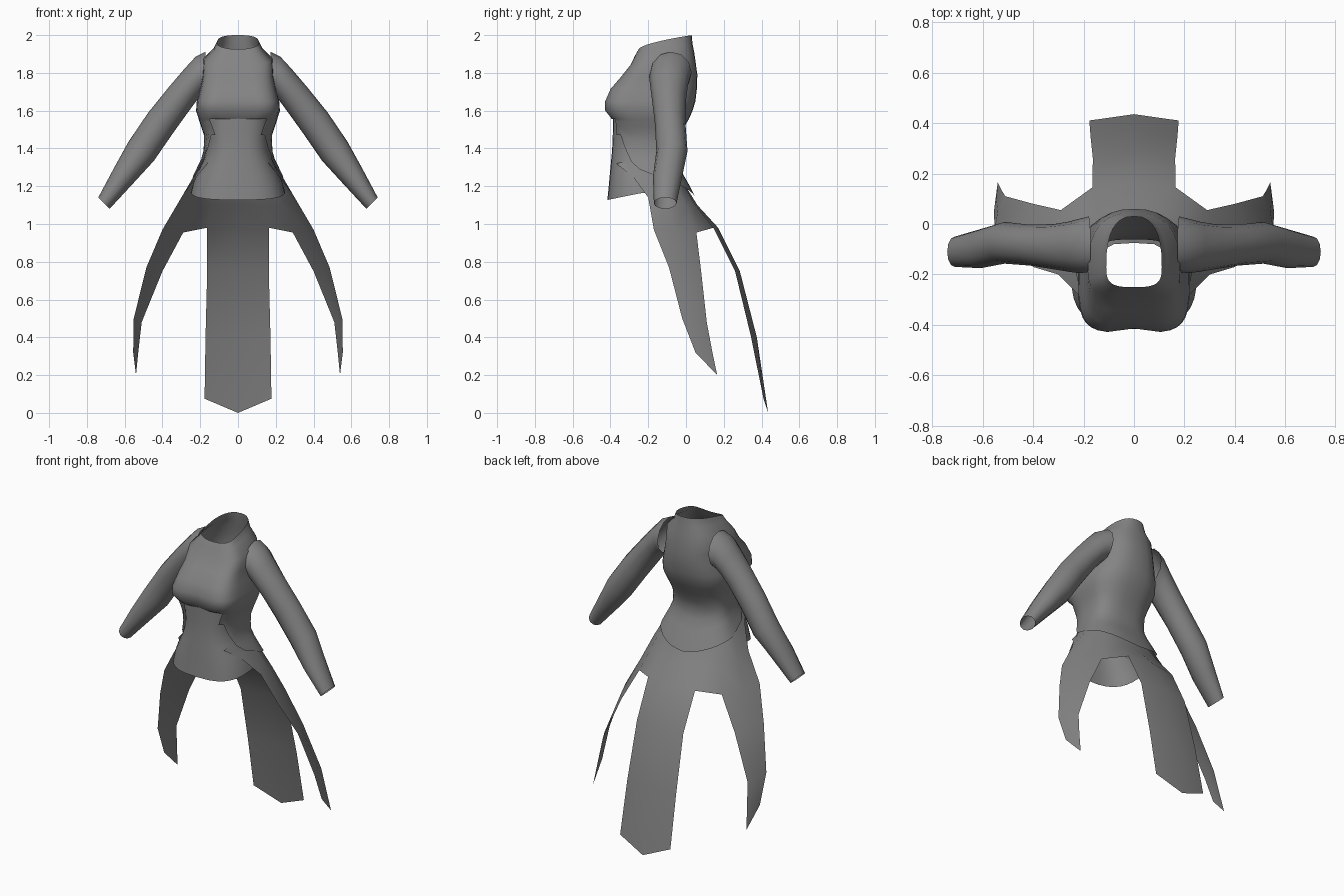
import bpy, bmesh, math
from mathutils import Vector

if "Cube" in bpy.data.objects:
    bpy.data.objects.remove(bpy.data.objects["Cube"])

cloth = bpy.data.materials.new("grey cloth")
cloth.diffuse_color = (0.23, 0.23, 0.23, 1)
cloth.use_nodes = True
cloth.node_tree.nodes["Principled BSDF"].inputs["Base Color"].default_value = cloth.diffuse_color
N = 32          # columns around the body
YC = -0.17      # depth of the widest line of the body


def make(name, strips, ref=None, mirror=False, angle=50):
    """Build an object from strips; each strip is a grid of rows of points."""
    bm = bmesh.new()
    for rows in strips:
        grid = [[bm.verts.new(p) for p in row] for row in rows]
        for a, b in zip(grid, grid[1:]):
            for i in range(len(a) - 1):
                bm.faces.new((a[i], a[i + 1], b[i + 1], b[i]))
    bmesh.ops.remove_doubles(bm, verts=bm.verts[:], dist=0.0008)
    bmesh.ops.recalc_face_normals(bm, faces=bm.faces[:])
    # make the outside face outwards
    mid = sum((v.co for v in bm.verts), Vector()) / len(bm.verts)
    ref = Vector(ref) if ref else mid
    if sum(f.normal.dot(f.calc_center_median() - ref) * f.calc_area() for f in bm.faces) < 0:
        bmesh.ops.reverse_faces(bm, faces=bm.faces[:])
    me = bpy.data.meshes.new(name)
    bm.to_mesh(me)
    bm.free()
    me.materials.append(cloth)
    ob = bpy.data.objects.new(name, me)
    bpy.context.collection.objects.link(ob)
    bpy.ops.object.select_all(action='DESELECT')
    ob.select_set(True)
    bpy.context.view_layer.objects.active = ob
    bpy.ops.object.shade_smooth_by_angle(angle=math.radians(angle))
    if mirror:
        m = ob.modifiers.new("mirror", 'MIRROR')
        m.merge_threshold = 0.001
    return ob


def body_point(k, w, yf, yb, e, dent=0.0):
    """Point k of a body cross-section; k = 0 is the back, N/2 the front."""
    t = 2 * math.pi * k / N
    s, c = math.sin(t), math.cos(t)
    if abs(s) < 1e-6:
        s = 0.0
    if abs(c) < 1e-6:
        c = 0.0
    ex = e if c < 0 else 0.8
    x = w * math.copysign(abs(s) ** ex, s)
    if c < 0:
        y = YC - (YC - yf) * abs(c) ** ex + dent * math.exp(-(x / 0.05) ** 2)
    else:
        y = YC + (yb - YC) * c ** ex
    return x, y


# Upper jacket: z front, z back, half width, y front, y back, squareness, centre dent
UPPER = [
    (1.925, 2.00, 0.110, -0.250, 0.030, 0.60, 0.0),
    (1.895, 1.95, 0.130, -0.268, 0.035, 0.60, 0.0),
    (1.840, 1.90, 0.182, -0.295, 0.045, 0.60, 0.0),
    (1.780, 1.79, 0.186, -0.345, 0.060, 0.55, 0.005),
    (1.715, 1.72, 0.200, -0.402, 0.058, 0.50, 0.012),
    (1.650, 1.65, 0.218, -0.430, 0.050, 0.45, 0.016),
    (1.600, 1.60, 0.222, -0.430, 0.035, 0.45, 0.018),
    (1.555, 1.555, 0.208, -0.395, 0.015, 0.55, 0.01),
]
# Waist and hips: z, half width, y front, y back, squareness
LOWER = [
    (1.555, 0.208, -0.395, 0.015, 0.55),
    (1.47, 0.180, -0.395, -0.035, 0.70),
    (1.38, 0.182, -0.400, -0.062, 0.70),
    (1.34, 0.196, -0.404, -0.055, 0.70),
    (1.28, 0.226, -0.410, -0.025, 0.70),
    (1.22, 0.255, -0.415, 0.010, 0.70),
    (1.12, 0.280, -0.425, 0.060, 0.70),
]


def section(z):
    for a, b in zip(LOWER, LOWER[1:]):
        if z >= b[0]:
            t = (a[0] - z) / (a[0] - b[0])
            return [p + (q - p) * t for p, q in zip(a[1:], b[1:])]
    return LOWER[-1][1:]


# Jacket: collar, bust and back
upper = []
for zf, zb, w, yf, yb, e, dent in UPPER:
    row = []
    for k in range(N + 1):
        x, y = body_point(k, w, yf, yb, e, dent)
        t = max(0.0, (y - yf) / (yb - yf)) ** 0.6
        row.append((x, y, zf + (zb - zf) * t))
    upper.append(row)

# Jacket: open-fronted waist with a pointed hem at the back
HEM = [1.15, 1.16, 1.175, 1.19, 1.205, 1.22, 1.23, 1.24, 1.26, 1.29, 1.33, 1.40, 1.47, 1.47]
lower = []
for i in range(8):
    row = []
    for k in range(-13, 14):
        z = 1.555 + (HEM[abs(k)] - 1.555) * i / 7
        row.append((*body_point(k, *section(z)), z))
    lower.append(row)
make("jacket", [upper, lower], (0, -0.15, 1.55))

# Front corset panel
panel = []
for i in range(8):
    row = []
    for k in range(8, 25):
        side = abs(k - 16) / 8
        z = 1.575 + (1.127 + 0.045 * side ** 2 - 1.575) * i / 7
        w, yf, yb, e = section(min(z, 1.5))
        x, y = body_point(k, w * 0.93, yf + 0.008, yb, 0.7)
        row.append((x, y, z))
    panel.append(row)
make("corset_panel", [panel], (0, -0.15, 1.35))

# Skirt: hip rows from the back centre round to the front edge
HIPS = [
    [(0, -0.075, 1.38), (0.08, -0.08, 1.38), (0.145, -0.115, 1.38), (0.168, -0.19, 1.36), (0.16, -0.37, 1.32)],
    [(0, -0.02, 1.23), (0.10, -0.025, 1.23), (0.195, -0.065, 1.24), (0.23, -0.15, 1.26), (0.22, -0.28, 1.25)],
    [(0, 0.06, 1.10), (0.14, 0.05, 1.10), (0.24, 0.0, 1.10), (0.295, -0.10, 1.12), (0.30, -0.20, 1.14)],
    [(0, 0.17, 0.98), (0.165, 0.145, 0.98), (0.29, 0.055, 0.955), (0.365, -0.06, 0.96), (0.40, -0.17, 0.97)],
]
# Centre tail below the hips
TAIL = [
    HIPS[-1][:2],
    [(0, 0.285, 0.75), (0.163, 0.26, 0.75)],
    [(0, 0.375, 0.40), (0.172, 0.345, 0.40)],
    [(0, 0.435, 0.0), (0.177, 0.41, 0.075)],
]
# Curved side tails ending in points
SIDE = [
    HIPS[-1][2:],
    [(0.40, 0.08, 0.75), (0.45, 0.0, 0.76), (0.485, -0.09, 0.77)],
    [(0.51, 0.11, 0.48), (0.54, 0.05, 0.49), (0.552, -0.02, 0.50)],
    [(0.527, 0.138, 0.33), (0.545, 0.095, 0.325), (0.555, 0.05, 0.32)],
]
tip = (0.54, 0.165, 0.20)
skirt = make("skirt", [HIPS, TAIL, SIDE], (0, -0.2, 1.4), mirror=True)
bm = bmesh.new()
bm.from_mesh(skirt.data)
low = [min(bm.verts, key=lambda v: (v.co - Vector(p)).length) for p in SIDE[-1]]
end = bm.verts.new(tip)
for a, b in zip(low, low[1:]):
    loop = next(l for l in a.link_loops if l.edge.other_vert(l.vert) == b
                or l.link_loop_prev.vert == b and l.link_loop_prev.edge.other_vert(b) == a)
    forward = loop.link_loop_next.vert == b
    f = bm.faces.new((b, a, end) if forward else (a, b, end))
    f.smooth = True
bm.to_mesh(skirt.data)
bm.free()

# Sleeves: upper x z, lower x z, y front, y back of each ring
RINGS = [
    (0.172, 1.912, 0.185, 1.69, -0.19, 0.03),
    (0.225, 1.885, 0.20, 1.675, -0.195, 0.022),
    (0.285, 1.82, 0.225, 1.645, -0.19, 0.01),
    (0.370, 1.72, 0.262, 1.595, -0.18, 0.0),
    (0.475, 1.59, 0.345, 1.48, -0.165, -0.003),
    (0.580, 1.435, 0.445, 1.335, -0.157, 0.008),
    (0.660, 1.29, 0.555, 1.215, -0.175, -0.02),
    (0.740, 1.14, 0.680, 1.08, -0.17, -0.05),
]
sleeve = []
for xa, za, xb, zb, yf, yb in RINGS:
    row = []
    for k in range(13):
        t = 2 * math.pi * k / 12
        u, v = math.cos(t) / 2, math.sin(t) / 2
        row.append(((xa + xb) / 2 + (xa - xb) * u, (yf + yb) / 2 + (yb - yf) * v,
                    (za + zb) / 2 + (za - zb) * u))
    sleeve.append(row)
make("sleeves", [sleeve], mirror=True)
